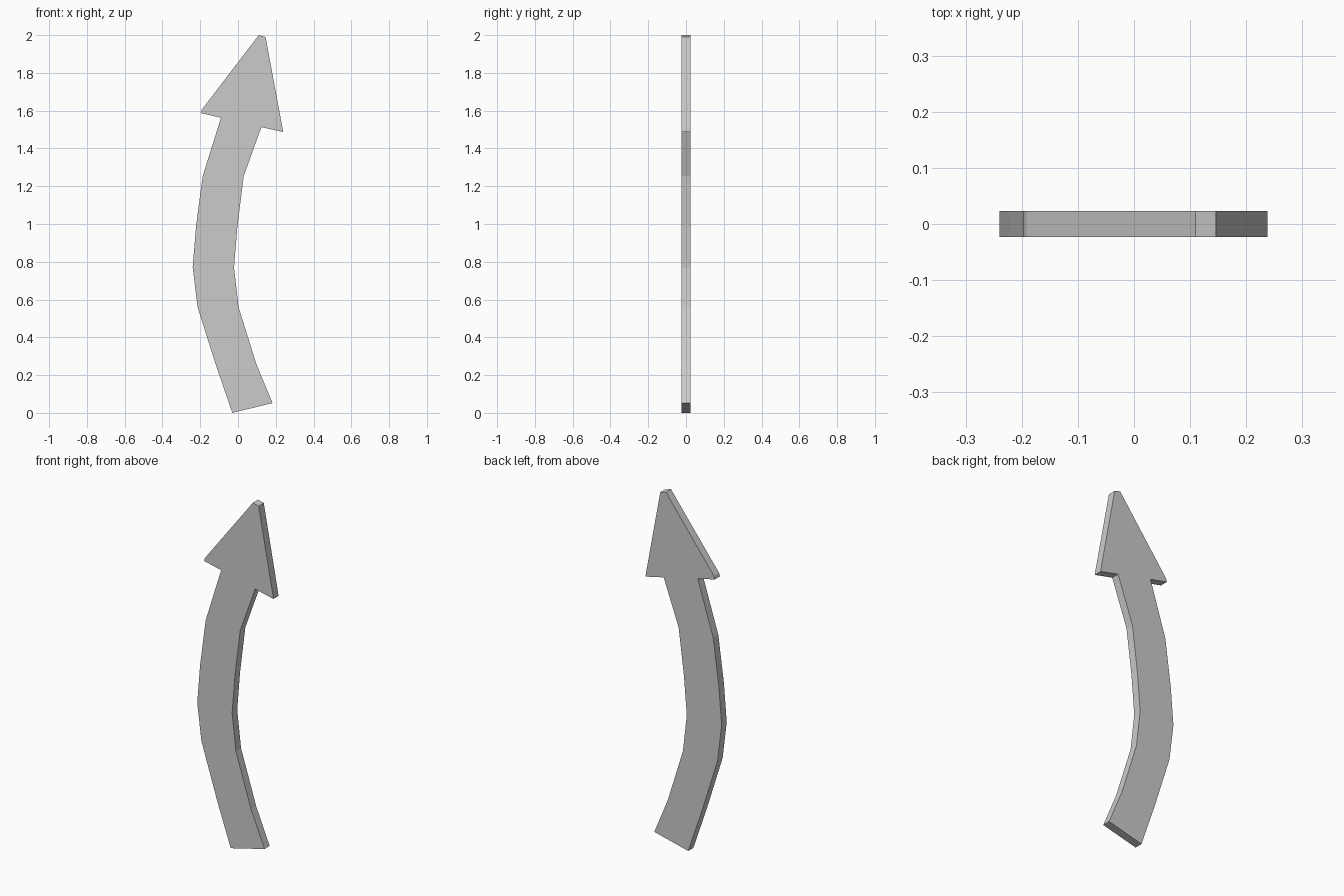
import bpy, bmesh
from mathutils import Vector

if "Cube" in bpy.data.objects:
    bpy.data.objects.remove(bpy.data.objects["Cube"])

HALF_DEPTH = 0.023

# Shaft cross rows, bottom to neck: (left x, left z, right x, right z)
shaft_rows = [
    (-0.03, 0.0, 0.183, 0.052),
    (-0.118, 0.256, 0.098, 0.256),
    (-0.214, 0.56, 0.003, 0.56),
    (-0.24, 0.77, -0.021, 0.77),
    (-0.222, 0.99, -0.003, 0.99),
    (-0.187, 1.253, 0.03, 1.253),
    (-0.09, 1.563, 0.124, 1.513),
]
# Arrowhead outline from the right barb over the blunt tip to the left barb
head_outline = [(0.238, 1.487), (0.236, 1.505), (0.146, 1.99), (0.11, 2.0),
                (-0.192, 1.605), (-0.197, 1.587)]

bm = bmesh.new()


def vert(x, z):
    return bm.verts.new((x, -HALF_DEPTH, z))


# Front face: a strip of quads for the shaft, then the head
rows = [(vert(a, b), vert(c, d)) for a, b, c, d in shaft_rows]
for (l0, r0), (l1, r1) in zip(rows, rows[1:]):
    bm.faces.new((l0, r0, r1, l1))
neck_left, neck_right = rows[-1]
bm.faces.new([neck_left, neck_right] + [vert(x, z) for x, z in head_outline])

# Thickness: extrude the front outline to the back
result = bmesh.ops.extrude_face_region(bm, geom=bm.faces[:], use_keep_orig=True)
back = [g for g in result["geom"] if isinstance(g, bmesh.types.BMVert)]
bmesh.ops.translate(bm, verts=back, vec=Vector((0, 2 * HALF_DEPTH, 0)))
bmesh.ops.recalc_face_normals(bm, faces=bm.faces[:])

mesh = bpy.data.meshes.new("curved_arrow")
bm.to_mesh(mesh)
bm.free()
arrow = bpy.data.objects.new("curved_arrow", mesh)
bpy.context.collection.objects.link(arrow)
